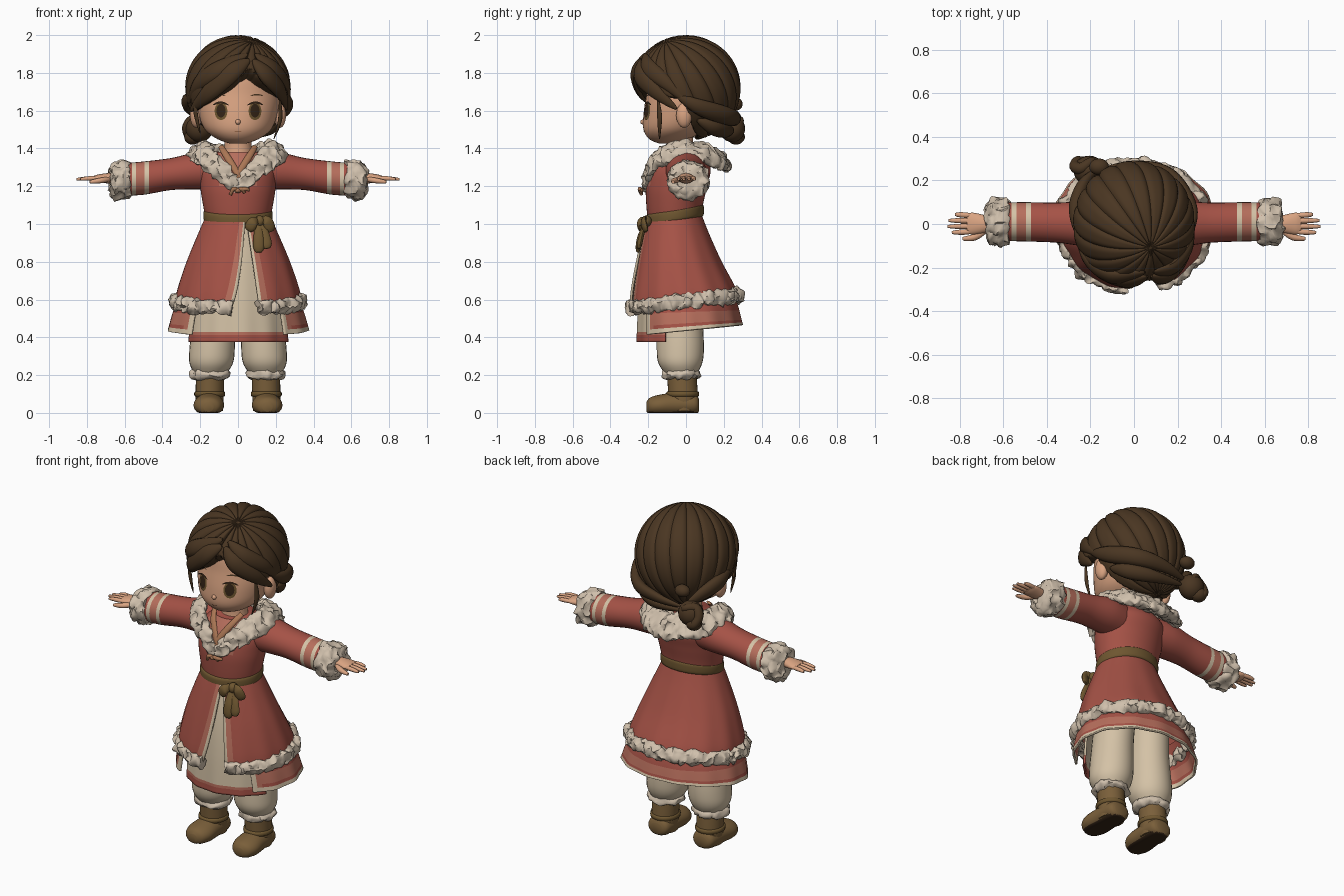
import bpy, bmesh, math
from math import sin, cos, pi, tau
from mathutils import Vector, noise

if "Cube" in bpy.data.objects:
    bpy.data.objects.remove(bpy.data.objects["Cube"])

X, Y, Z = Vector((1, 0, 0)), Vector((0, 1, 0)), Vector((0, 0, 1))


def material(name, *rgb):
    lin = [((c / 255 + 0.055) / 1.055) ** 2.4 for c in rgb] + [1]
    m = bpy.data.materials.new(name)
    m.use_nodes = True
    m.diffuse_color = lin
    m.node_tree.nodes["Principled BSDF"].inputs["Base Color"].default_value = lin
    return m


HAIR = material("dark brown hair", 74, 54, 34)
SKIN = material("warm skin", 218, 164, 130)
RED = material("brick red cloth", 165, 82, 70)
ROSE = material("faded red trim", 182, 110, 92)
FUR = material("cream fur", 208, 192, 172)
LINEN = material("linen", 212, 194, 166)
BOOT = material("boot leather", 122, 95, 58)
SASH = material("olive sash", 110, 86, 48)
DARK = material("eye brown", 52, 36, 22)
TAN = material("tan cord", 170, 118, 84)


def spline(keys, t):
    n = len(keys) - 1
    s = min(max(t, 0) * n, n - 1e-6)
    i, f = int(s), s - int(s)
    a, b, c, d = (Vector(keys[max(0, min(n, i + j))]) for j in (-1, 0, 1, 2))
    return (b * 2 + (c - a) * f + (a * 2 - b * 5 + c * 4 - d) * f * f
            + (b * 3 - a - c * 3 + d) * f ** 3) / 2


def surface(name, f, nu, nv, mats, rule=None, wrap=True, cap=True, thick=0, fluff=0):
    """Grid surface from f(u, v), optionally ruffled like fur."""
    bm = bmesh.new()
    rows = []
    for j in range(nv + 1):
        row = []
        for i in range(nu if wrap else nu + 1):
            p = f(i / nu, j / nv)
            if fluff:
                p = p + noise.noise_vector(p * 32) * fluff
            p.z = max(p.z, 0)
            row.append(bm.verts.new(p))
        rows.append(row)
    for j in range(nv):
        for i in range(nu):
            k = (i + 1) % len(rows[j])
            q = bm.faces.new((rows[j][i], rows[j][k], rows[j + 1][k], rows[j + 1][i]))
            if rule:
                q.material_index = rule(q.calc_center_median(), (i + .5) / nu, (j + .5) / nv)
    if wrap and cap:
        bm.faces.new(rows[0])
        bm.faces.new(rows[-1])
    bmesh.ops.remove_doubles(bm, verts=bm.verts, dist=1e-5)
    bmesh.ops.recalc_face_normals(bm, faces=bm.faces)
    me = bpy.data.meshes.new(name)
    bm.to_mesh(me)
    bm.free()
    for m in mats if isinstance(mats, list) else [mats]:
        me.materials.append(m)
    me.shade_smooth()
    me.set_sharp_from_angle(angle=math.radians(50))
    ob = bpy.data.objects.new(name, me)
    bpy.context.scene.collection.objects.link(ob)
    if thick:
        mod = ob.modifiers.new("thickness", "SOLIDIFY")
        mod.thickness, mod.offset = thick, 0
    return ob


def tube(name, keys, mats, axes=(X, Y), nu=28, nv=24, **kw):
    """Loft of ellipses; keys are x, y, z, radius a, radius b."""
    def f(u, v):
        k = spline(keys, v)
        return k.xyz + axes[0] * k[3] * cos(u * tau) + axes[1] * k[4] * sin(u * tau)
    return surface(name, f, nu, nv, mats, **kw)


def strand(name, path, wide, deep, mats, centre, nu=12, nv=24, blunt=0.15, peak=.4, **kw):
    """Tapered band along a path, its flat side facing away from centre."""
    def f(u, v):
        p = spline(path, v)
        t = (spline(path, v + .01) - spline(path, v - .01)).normalized()
        side = t.cross(p - Vector(centre)).normalized()
        out = side.cross(t)
        w = v / peak if v < peak else (1 - v) / (1 - peak)
        r = blunt + (1 - blunt) * sin(w * pi / 2)
        return p + side * wide * r * cos(u * tau) + out * deep * r * sin(u * tau)
    return surface(name, f, nu, nv, mats, **kw)


def ball(name, c, r, mats, n=24, **kw):
    def f(u, v):
        s = sin(v * pi)
        return Vector((c[0] + r[0] * s * cos(u * tau), c[1] + r[1] * s * sin(u * tau), c[2] - r[2] * cos(v * pi)))
    return surface(name, f, n, n // 2, mats, cap=False, **kw)


def flip(keys, s):
    return [(k[0] * s, *k[1:]) for k in keys]


# Head and face
HEAD = [(0, -.1, 1.425, .04, .04), (0, -.09, 1.45, .11, .105), (0, -.06, 1.5, .175, .165),
        (0, -.03, 1.58, .208, .195), (0, -.01, 1.68, .22, .2), (0, 0, 1.8, .19, .19), (0, 0, 1.9, .1, .1)]
tube("head", HEAD, SKIN, nu=48, nv=36)
tube("neck", [(0, -.03, 1.28, .1, .1), (0, -.03, 1.38, .075, .07), (0, -.03, 1.5, .07, .07)], SKIN)
ball("nose", (0, -.226, 1.54), (.014, .016, .014), SKIN, 16)


def face_patch(name, cx, cz, rx, rz, mat, lift=.004, bend=0):
    def f(u, v):
        x, z = cx + rx * v * cos(u * tau), cz + rz * v * sin(u * tau)
        z -= bend * ((x - cx) / rx) ** 2
        k = min((spline(HEAD, i / 300) for i in range(300)), key=lambda q: abs(q.z - z))
        return Vector((x, k[1] - k[4] * math.sqrt(max(0, 1 - (x / k[3]) ** 2)) - lift, z))
    surface(name, f, 20, 4, mat, cap=False)


for s, side in ((1, "left"), (-1, "right")):
    face_patch(side + "_eye", .09 * s, 1.597, .034, .047, SASH)
    face_patch(side + "_pupil", .09 * s, 1.6, .024, .036, DARK, .006)
    face_patch(side + "_lash", .092 * s, 1.643, .042, .006, DARK, .008, .014)
    face_patch(side + "_brow", .1 * s, 1.685, .035, .004, HAIR, .005, .008)
    ball(side + "_ear", (.222 * s, -.01, 1.575), (.032, .042, .066), SKIN)
face_patch("mouth", 0, 1.49, .02, .003, TAN)

# Hair cap: locks fan out from the parting and gather under the nape
C = Vector((0, 0, 1.72))
pole = Vector((.08, -.11, .26)).normalized()
fan_b = pole.cross(-Y).normalized()
fan_a = fan_b.cross(pole)


def hair(u, v):
    d = pole * cos(v * pi) + (fan_a * cos(u * tau) + fan_b * sin(u * tau)) * sin(v * pi)
    part = max(0, cos(u * tau)) ** 30
    groove = (1 - abs(sin(u * pi * 18))) ** 2 * sin(v * pi) ** .5
    r = 1 - (.045 + .07 * part) * groove
    p = Vector((d.x * .28, d.y * .29, d.z * .28))
    line = 1.83 - .75 * abs(p.x - .06) - .5 * min(1, max(0, (p.y + .01) / .1))
    w = min(1, max(0, (line - C.z - p.z) / .05))
    return C + p * r * (1 - .33 * w * w * (3 - 2 * w))


surface("hair_cap", hair, 216, 70, HAIR, cap=False)

# Fringe, side strands and the plaits that run to the bun
locks = [
    ("right_fringe", [(.06, -.24, 1.87), (-.04, -.262, 1.8), (-.16, -.215, 1.69), (-.25, -.1, 1.6)], .055, .03),
    ("right_upper_fringe", [(.05, -.22, 1.9), (-.1, -.24, 1.82), (-.21, -.165, 1.74), (-.26, -.05, 1.64)], .05, .03),
    ("left_fringe", [(.08, -.24, 1.87), (.15, -.24, 1.79), (.225, -.16, 1.7), (.26, -.05, 1.61)], .05, .03),
    ("left_upper_fringe", [(.09, -.22, 1.9), (.18, -.2, 1.83), (.25, -.11, 1.75), (.27, 0, 1.65)], .045, .025),
    ("left_strand", [(.22, -.15, 1.68), (.225, -.14, 1.58), (.215, -.14, 1.52), (.19, -.14, 1.45)], .014, .01),
    ("right_strand", [(-.22, -.15, 1.67), (-.225, -.14, 1.6), (-.215, -.14, 1.54), (-.2, -.14, 1.48)], .014, .01),
    ("left_plait", [(.26, -.05, 1.68), (.26, .07, 1.62), (.16, .22, 1.57), (0, .265, 1.55), (-.15, .25, 1.53)], .05, .035),
    ("left_low_plait", [(.22, .06, 1.55), (.17, .15, 1.51), (.05, .22, 1.49), (-.14, .24, 1.5)], .045, .035),
    ("right_plait", [(-.26, -.05, 1.67), (-.265, .07, 1.64), (-.23, .18, 1.6), (-.17, .25, 1.54)], .05, .035),
]
for name, path, wide, deep in locks:
    strand(name, path, wide, deep, HAIR, C)
ball("bun", (-.205, .245, 1.505), (.072, .068, .072), HAIR)
coil = [(-.22 + .05 * cos(a), .27 + .02 * sin(a * 2), 1.5 + .055 * sin(a)) for a in range(7)]
strand("bun_coil", coil, .028, .028, HAIR, (-.205, .2, 1.5), nv=40)
ball("bun_knot", (-.16, .262, 1.635), (.045, .038, .035), HAIR)
ball("bun_tip", (-.24, .265, 1.46), (.045, .045, .04), HAIR)

# Bodice with inner neckline
tube("bodice", [(0, -.06, 1, .165, .14), (0, -.06, 1.1, .185, .15), (0, -.05, 1.2, .2, .162),
                (0, -.03, 1.3, .2, .16), (0, -.03, 1.38, .12, .11)], [RED, ROSE], nu=48,
     rule=lambda c, u, v: int(c.y < -.1 and c.z > 1.2 and abs(c.x) < .1))
for s, side in ((1, "left"), (-1, "right")):
    edge = flip([(.09, -.09, 1.41), (.06, -.15, 1.36), (.01, -.196, 1.28), (-.02, -.21, 1.22)], s)
    strand(side + "_neck_trim", edge, .018, .01, TAN, (0, 0, 1.2), blunt=.8)

# Shawl collar
half = [(-.01, -.21, 1.19), (.07, -.2, 1.26), (.16, -.15, 1.345), (.21, -.04, 1.385),
        (.18, .08, 1.375), (.1, .145, 1.355)]
strand("fur_collar", half + [(0, .165, 1.345)] + flip(half[::-1], -1), .082, .038, FUR, (0, 0, 1.15),
       nu=28, nv=150, blunt=.45, peak=.5, fluff=.022)

# Cord fastening
for i, (x, z) in enumerate(((-.04, 1.155), (.035, 1.165), (.06, 1.18))):
    strand(f"cord_{i}", [(0, -.235, 1.18), (x * .6, -.245, 1.185), (x, -.235, z)], .011, .011, TAN, (0, 0, 1.1), blunt=.7)
ball("toggle", (0, -.238, 1.178), (.02, .016, .014), TAN, 16)


# Skirt layers
def skirt(name, keys, gap, slope, mats, rule, nu=110):
    """Sheet round the hips; gap(v) gives the open angles either side of the front."""
    def f(u, v):
        k = spline(keys, v)
        lo, hi = gap(v)
        a = lo + (tau - hi - lo) * u
        ripple = 1 + .012 * v * sin(a * 13)
        y = k[1] - k[4] * ripple * cos(a)
        return Vector((k[3] * ripple * sin(a), y, k[2] + slope * v * v * y))
    surface(name, f, nu, 40, mats, rule, wrap=False, thick=.012)
    return f


coat = skirt("coat_skirt", [(0, -.06, 1.04, .165, .14), (0, -.055, .95, .205, .17), (0, -.04, .8, .268, .22),
                            (0, -.02, .66, .315, .268), (0, -.012, .585, .33, .285)],
             lambda v: (.25 + .1 * v, -.25 + .36 * v), .12, [RED, LINEN, ROSE],
             lambda c, u, v: 1 if min(u, 1 - u) < .011 else 2 if min(u, 1 - u) < .03 else 0)
hem = [coat(i / 40, .97) for i in range(41)]
strand("coat_fur_hem", hem, .042, .032, FUR, (0, 0, .6), nu=16, nv=220, blunt=.9, fluff=.022)
skirt("lower_skirt", [(0, -.01, .66, .285, .25), (0, 0, .55, .335, .272), (0, .01, .435, .368, .285)],
      lambda v: (.72, .72), .1, [RED, ROSE, LINEN],
      lambda c, u, v: 2 if v > .88 or min(u, 1 - u) < .02 else int(.58 < v < .8 or min(u, 1 - u) < .035))
skirt("underskirt_panel", [(0, -.06, 1, .14, .125), (0, -.04, .8, .2, .185), (0, -.02, .6, .26, .225),
                           (0, -.005, .375, .285, .25)],
      lambda v: (pi * 2 - 1.15, -1.15 + 0), 0, [LINEN, RED, ROSE],
      lambda c, u, v: 1 if v > .925 else 2 if v > .9 else 0, nu=50)

# Sash and bow
tilt = Vector((0, 1, .18))
tube("sash", [(0, -.06, 1.012, .168, .142), (0, -.06, 1.02, .18, .153), (0, -.06, 1.045, .183, .155),
              (0, -.06, 1.07, .18, .153), (0, -.06, 1.078, .168, .142)], SASH, (X, tilt), nu=48, nv=12)
ball("bow_knot", (.115, -.21, 1.015), (.028, .028, .03), SASH)
bow = {"bow_loop_a": [(.11, -.21, 1.02), (.08, -.245, 1.01), (.055, -.235, .965)],
       "bow_loop_b": [(.12, -.21, 1.02), (.155, -.225, 1.015), (.175, -.21, .96)],
       "bow_tail_a": [(.11, -.21, 1.01), (.11, -.245, .93), (.11, -.255, .85)],
       "bow_tail_b": [(.12, -.21, 1.01), (.14, -.235, .94), (.155, -.25, .87)]}
for name, path in bow.items():
    strand(name, path, .03, .014, SASH, (.1, 0, .98), blunt=.5, peak=.75)


# Arms, cuffs and hands
def sleeve_rule(c, u, v):
    x = abs(c.x)
    return 2 if .475 < x < .497 or .54 < x < .56 else int(.497 <= x <= .54)


for s, side in ((1, "left"), (-1, "right")):
    tube(side + "_sleeve", flip([(.1, -.01, 1.285, .1, .1), (.21, 0, 1.283, .105, .1), (.35, .006, 1.265, .092, .085),
                                 (.5, .01, 1.243, .09, .088), (.62, .01, 1.235, .088, .086)], s),
         [RED, ROSE, LINEN], (Y, Z), nv=50, rule=sleeve_rule)
    tube(side + "_fur_cuff", flip([(.565, .01, 1.237, .075, .075), (.58, .01, 1.236, .102, .1),
                                   (.625, .01, 1.232, .108, .104), (.665, .01, 1.23, .096, .094),
                                   (.678, .01, 1.23, .05, .05)], s), FUR, (Y, Z), nu=40, nv=16, fluff=.022)
    tube(side + "_palm", flip([(.64, 0, 1.24, .03, .026), (.69, 0, 1.242, .042, .027), (.74, .002, 1.242, .05, .02),
                               (.765, .002, 1.242, .044, .012)], s), SKIN, (Y, Z))
    for i, tip in enumerate((.835, .855, .85, .82)):
        y = -.034 + .024 * i
        strand(f"{side}_finger_{i}", flip([(.73, y, 1.242), (.79, y * 1.1, 1.241), (tip, y * 1.15, 1.237)], s),
               .0125, .012, SKIN, (.8 * s, y, 1), blunt=.5)
    strand(side + "_thumb", flip([(.675, -.025, 1.238), (.73, -.06, 1.23), (.785, -.068, 1.222)], s),
           .016, .015, SKIN, (.7 * s, 0, 1), blunt=.5)

    # Legs and boots
    tube(side + "_trouser", flip([(.12, -.02, .66, .11, .12), (.128, -.03, .5, .112, .12), (.137, -.03, .34, .12, .125),
                                  (.142, -.03, .26, .114, .115), (.146, -.025, .2, .078, .078)], s), LINEN)
    tube(side + "_ankle_fur", flip([(.147, -.025, .178, .07, .07), (.147, -.025, .19, .1, .095),
                                    (.147, -.025, .215, .102, .097), (.147, -.025, .235, .08, .08)], s),
         FUR, nu=40, nv=8, fluff=.015)
    tube(side + "_boot_shaft", flip([(.15, -.015, .01, .07, .075), (.15, -.015, .08, .074, .078),
                                     (.148, -.022, .2, .075, .078)], s), BOOT)
    tube(side + "_boot_foot", flip([(.15, .07, .04, .04, .03), (.15, .045, .045, .068, .055), (.152, -.06, .045, .076, .062),
                                    (.155, -.14, .04, .08, .056), (.156, -.19, .036, .06, .045),
                                    (.156, -.21, .032, .025, .025)], s), [BOOT, DARK], (X, Z),
         rule=lambda c, u, v: int(c.z < .006))
    tube(side + "_boot_strap", flip([(.15, -.018, .085, .07, .074), (.15, -.018, .09, .081, .086),
                                     (.15, -.018, .11, .081, .086), (.15, -.018, .115, .07, .074)], s), SASH, nv=6)
